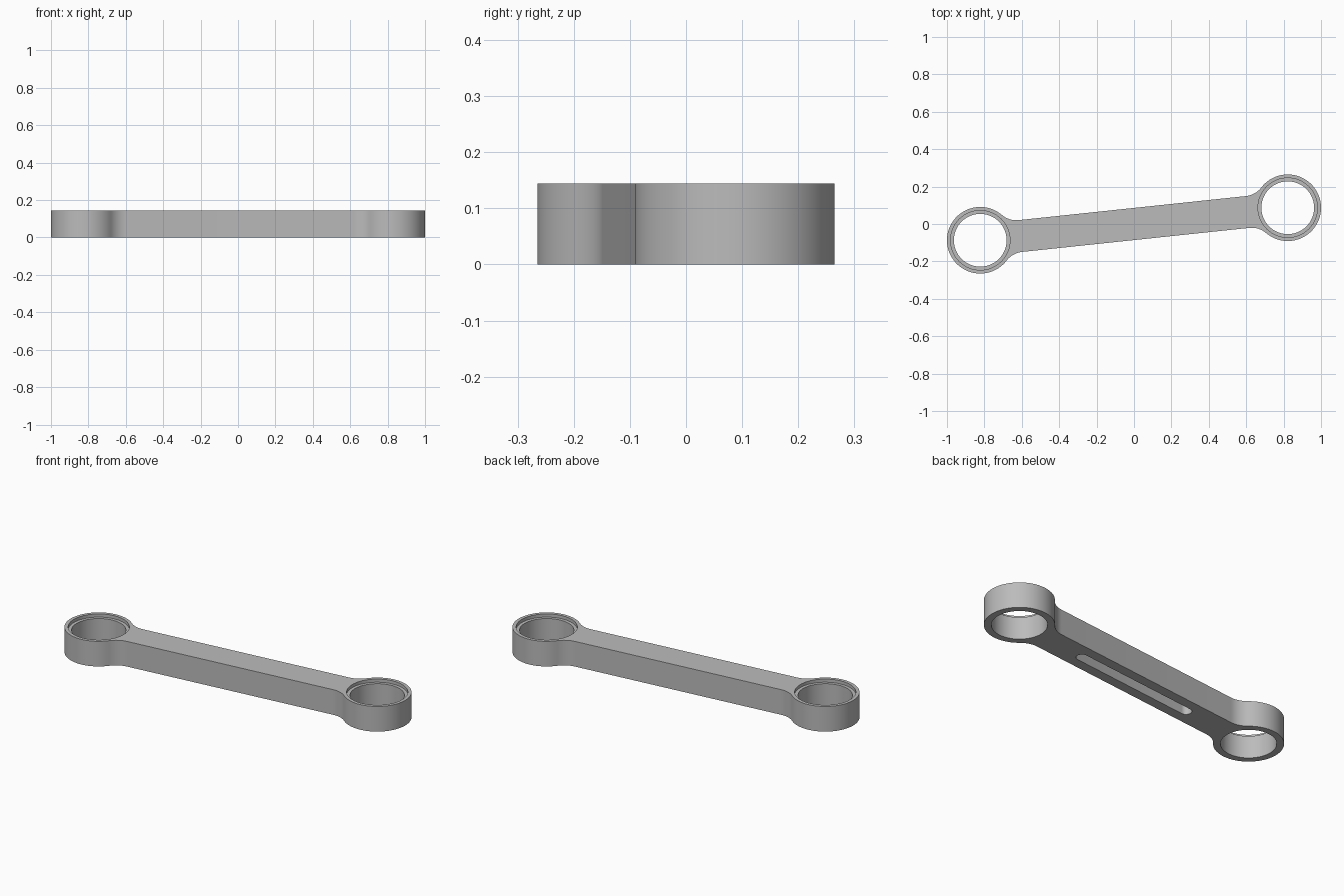
import bpy, bmesh
from math import pi, sin, cos, atan2, sqrt
from mathutils import Matrix, Vector

cube = bpy.data.objects.get("Cube")
if cube:
    bpy.data.objects.remove(cube, do_unlink=True)

HEIGHT = 0.144
EYE_X, EYE_Y = 0.822, 0.087        # centre of the end eye
HALF_SPAN = sqrt(EYE_X**2 + EYE_Y**2)
TILT = Matrix.Rotation(atan2(EYE_Y, EYE_X), 3, 'Z')
EYE_R, BORE_R, RECESS_R = 0.178, 0.141, 0.159
RECESS_DEPTH = 0.018
HALF_WIDTH, FILLET = 0.0855, 0.12
SLOT_HALF, SLOT_R, SLOT_DEPTH = 0.405, 0.03, 0.07

steel = bpy.data.materials.new("plain_grey")
steel.use_nodes = True
GREY = (0.5, 0.5, 0.5, 1)
steel.diffuse_color = GREY
steel.node_tree.nodes["Principled BSDF"].inputs["Base Color"].default_value = GREY


def arc(cx, cy, r, start, end, steps):
    angles = [start + (end - start) * i / steps for i in range(steps + 1)]
    return [(cx + r * cos(a), cy + r * sin(a)) for a in angles]


def half_turn(points):
    return [(-x, -y) for x, y in points]


def prism(name, points, z0, z1):
    """Extrude an outline upwards, tilted with the arm."""
    bm = bmesh.new()
    base = bm.faces.new([bm.verts.new(TILT @ Vector((x, y, z0))) for x, y in points])
    top = bmesh.ops.extrude_face_region(bm, geom=[base])["geom"]
    verts = [g for g in top if isinstance(g, bmesh.types.BMVert)]
    bmesh.ops.translate(bm, vec=(0, 0, z1 - z0), verts=verts)
    bmesh.ops.recalc_face_normals(bm, faces=bm.faces)
    mesh = bpy.data.meshes.new(name)
    bm.to_mesh(mesh)
    bm.free()
    mesh.materials.append(steel)
    obj = bpy.data.objects.new(name, mesh)
    bpy.context.collection.objects.link(obj)
    return obj


def cut(target, cutter):
    cutter.hide_render = True
    mod = target.modifiers.new("cut", 'BOOLEAN')
    mod.operation = 'DIFFERENCE'
    mod.solver = 'EXACT'
    mod.object = cutter
    bpy.context.view_layer.objects.active = target
    bpy.ops.object.modifier_apply(modifier=mod.name)
    bpy.data.objects.remove(cutter, do_unlink=True)


# Arm outline: round eye blended into a straight bar, repeated by a half turn
rise = HALF_WIDTH + FILLET
run = sqrt((EYE_R + FILLET)**2 - rise**2)
blend = atan2(rise, run)
upper = arc(HALF_SPAN - run, rise, FILLET, -blend, -pi / 2, 10)[1:]
lower = [(x, -y) for x, y in reversed(upper)]
eye = arc(HALF_SPAN, 0, EYE_R, blend - pi, pi - blend, 56)
half = lower + eye + upper
arm = prism("link_arm", half + half_turn(half), 0, HEIGHT)

# Through bores with a shallow recess on the upper side
for side in (-1, 1):
    for radius, bottom in ((BORE_R, -0.1), (RECESS_R, HEIGHT - RECESS_DEPTH)):
        circle = arc(side * HALF_SPAN, 0, radius, 0, 2 * pi, 64)[:-1]
        cut(arm, prism("bore_cutter", circle, bottom, HEIGHT + 0.1))

# Blind round-ended slot on the underside
end = arc(SLOT_HALF - SLOT_R, 0, SLOT_R, -pi / 2, pi / 2, 12)
cut(arm, prism("slot_cutter", end + half_turn(end), -0.1, SLOT_DEPTH))

bpy.ops.object.select_all(action='DESELECT')
arm.select_set(True)
bpy.context.view_layer.objects.active = arm
bpy.ops.object.shade_smooth_by_angle(angle=pi / 6)
